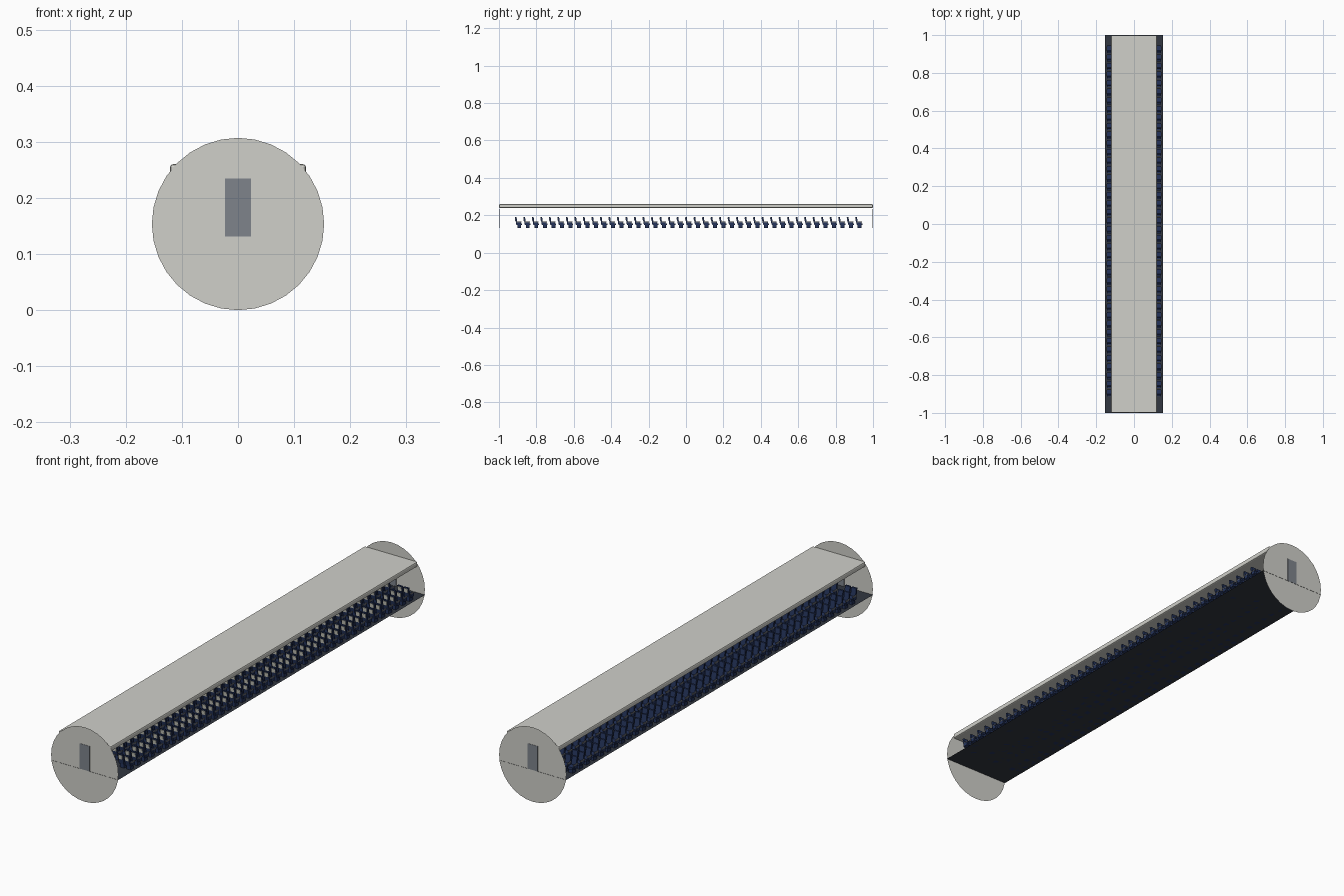
import bpy, bmesh, math
from mathutils import Matrix, Vector

old = bpy.data.objects.get("Cube")
if old:
    bpy.data.objects.remove(old, do_unlink=True)


def material(name, rgb):
    m = bpy.data.materials.new(name)
    m.use_nodes = True
    m.diffuse_color = (*rgb, 1)
    m.node_tree.nodes["Principled BSDF"].inputs["Base Color"].default_value = (*rgb, 1)
    return m


panel = material("warm light grey", (0.63, 0.63, 0.59))
door_grey = material("door blue grey", (0.21, 0.23, 0.26))
carpet = material("dark carpet", (0.032, 0.038, 0.052))
navy = material("navy fabric", (0.018, 0.034, 0.105))
cream = material("cream cloth", (0.66, 0.66, 0.57))
trim = material("seat trim grey", (0.2, 0.21, 0.23))


def add_box(bm, x, y, z, lean=0.0, slot=0):
    """Box from (min, max) ranges, its upper part leaning along y."""
    size = Vector((x[1] - x[0], y[1] - y[0], z[1] - z[0]))
    mid = Vector((sum(x) / 2, sum(y) / 2, sum(z) / 2))
    geo = bmesh.ops.create_cube(bm, size=1, matrix=Matrix.Translation(mid) @ Matrix.Diagonal((*size, 1)))
    for v in geo["verts"]:
        v.co.y += lean * (v.co.z - FLOOR)
        for f in v.link_faces:
            f.material_index = slot


def finish(bm, name, mats):
    mesh = bpy.data.meshes.new(name)
    bm.to_mesh(mesh)
    bm.free()
    for m in mats:
        mesh.materials.append(m)
    ob = bpy.data.objects.new(name, mesh)
    bpy.context.collection.objects.link(ob)
    return ob


RADIUS = 0.1535
FLOOR = 0.131

# Cabin floor sheet
bm = bmesh.new()
bmesh.ops.create_grid(bm, x_segments=1, y_segments=1, size=1,
                      matrix=Matrix.Translation((0, 0, FLOOR)) @ Matrix.Diagonal((RADIUS, 1, 1, 1)))
finish(bm, "cabin_floor", [carpet])

# Ceiling slab with softened edges
bm = bmesh.new()
add_box(bm, (-0.121, 0.121), (-0.999, 0.999), (0.239, 0.26))
ceiling = finish(bm, "ceiling_panel", [panel])
bevel = ceiling.modifiers.new("soft_edges", "BEVEL")
bevel.width = 0.005
bevel.segments = 2

# Round bulkheads with a door at each end
for side, label in ((-1, "front"), (1, "rear")):
    bm = bmesh.new()
    bmesh.ops.create_circle(bm, cap_ends=True, segments=32, radius=RADIUS,
                            matrix=Matrix.Translation((0, side * 0.999, RADIUS))
                            @ Matrix.Rotation(side * -math.pi / 2, 4, "X"))
    finish(bm, label + "_bulkhead", [panel])
    bm = bmesh.new()
    ys = sorted((side * 0.997, side * 1.0))
    add_box(bm, (-0.023, 0.023), ys, (FLOOR, 0.235))
    finish(bm, label + "_door", [door_grey])

# One row of seats: two, four, two, repeated along the cabin
ROWS, PITCH, WIDTH = 41, 0.0455, 0.0285
groups = ((-0.117, 2), (0, 4), (0.117, 2))
bm = bmesh.new()
for centre, count in groups:
    left = centre - count * WIDTH / 2
    for i in range(count):
        x0 = left + i * WIDTH
        x1 = x0 + WIDTH
        inner = (x0 + 0.003, x1 - 0.003)
        add_box(bm, (x0 + 0.005, x1 - 0.005), (-0.902, -0.881), (FLOOR, 0.148))
        add_box(bm, inner, (-0.906, -0.876), (0.147, 0.157))
        add_box(bm, inner, (-0.905, -0.897), (0.15, 0.19), -0.15)
        # Cloth panel behind the headrest
        add_box(bm, (x0 + 0.006, x1 - 0.006), (-0.907, -0.904), (0.17, 0.187), -0.15, 1)
    # Armrests between and beside the seats
    for i in range(count + 1):
        x = left + i * WIDTH
        add_box(bm, (x - 0.002, x + 0.002), (-0.905, -0.88), (0.162, 0.166), 0, 2)
        add_box(bm, (x - 0.0015, x + 0.0015), (-0.902, -0.882), (0.148, 0.162))
seats = finish(bm, "seat_rows", [navy, cream, trim])
rows = seats.modifiers.new("rows", "ARRAY")
rows.count = ROWS
rows.use_relative_offset = False
rows.use_constant_offset = True
rows.constant_offset_displace = (0, PITCH, 0)
